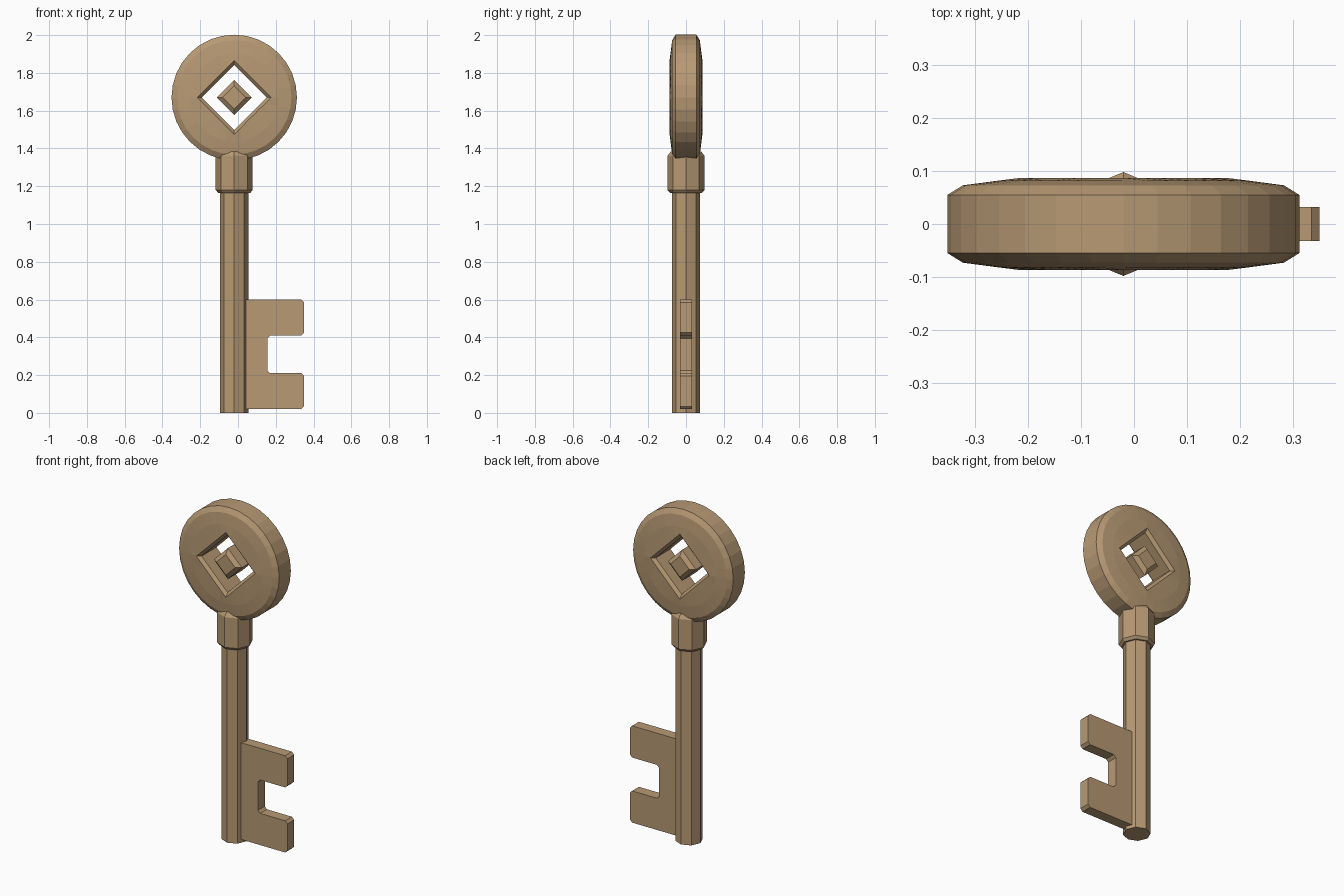
import bpy, bmesh
from math import cos, sin, pi

cube = bpy.data.objects.get("Cube")
if cube:
    bpy.data.objects.remove(cube)

AXIS_X = -0.02     # centre line of shaft and bow
BOW_Z = 1.67

brass = bpy.data.materials.new("antique_brass")
brass.use_nodes = True
color = (0.475, 0.32, 0.175, 1)
brass.diffuse_color = color
brass.node_tree.nodes["Principled BSDF"].inputs["Base Color"].default_value = color


def finish(bm, name):
    bmesh.ops.recalc_face_normals(bm, faces=bm.faces)
    mesh = bpy.data.meshes.new(name)
    bm.to_mesh(mesh)
    bm.free()
    mesh.materials.append(brass)
    obj = bpy.data.objects.new(name, mesh)
    bpy.context.collection.objects.link(obj)
    return obj


def circle(r, n):
    return [(r * cos(2 * pi * i / n), r * sin(2 * pi * i / n)) for i in range(n)]


def diamond(d, n):
    return [(x * d / (abs(x) + abs(y)), y * d / (abs(x) + abs(y))) for x, y in circle(1, n)]


def loft(name, rings, place, closed=False):
    """Skin a list of (outline, depth) rings; cap the ends unless it loops round."""
    bm = bmesh.new()
    loops = [[bm.verts.new(place(a, b, d)) for a, b in outline] for outline, d in rings]
    pairs = list(zip(loops, loops[1:]))
    if closed:
        pairs.append((loops[-1], loops[0]))
    else:
        bm.faces.new(loops[0])
        bm.faces.new(loops[-1])
    for lo, hi in pairs:
        n = len(lo)
        for i in range(n):
            j = (i + 1) % n
            bm.faces.new((lo[i], lo[j], hi[j], hi[i]))
    return finish(bm, name)


def upright(a, b, d):
    return (AXIS_X + a, b, d)


def facing(a, b, d):
    return (AXIS_X + a, d, BOW_Z + b)


def mirrored(half):
    return half + [(outline, -d) for outline, d in reversed(half)]


# Round bow with a chamfered diamond opening
N = 32
loft("bow", mirrored([
    (diamond(0.172, N), -0.07),
    (diamond(0.195, N), -0.087),
    (circle(0.235, N), -0.082),
    (circle(0.303, N), -0.073),
    (circle(0.332, N), -0.055),
]), facing, closed=True)

# Small chamfered diamond in the opening
loft("bow_centre", mirrored([
    (diamond(0.062, 4), -0.087),
    (diamond(0.093, 4), -0.067),
]), facing)

# Octagonal shaft and collar
loft("shaft", [(circle(0.075, 8), 0), (circle(0.075, 8), 1.25)], upright)
loft("collar", [
    (circle(0.085, 8), 1.165),
    (circle(0.098, 8), 1.18),
    (circle(0.098, 8), 1.36),
    (circle(0.08, 8), 1.385),
], upright)

# Notched bit plate with clipped corners
C = 0.015
lower = [(0.0, 0.02), (0.35 - C, 0.02), (0.35, 0.02 + C), (0.35, 0.21 - C),
         (0.35 - C, 0.21), (0.155 + C, 0.21), (0.155, 0.21 + C)]
outline = lower + [(x, 0.62 - z) for x, z in reversed(lower)]
loft("bit", [(outline, -0.032), (outline, 0.032)], lambda a, b, d: (a, d, b))
